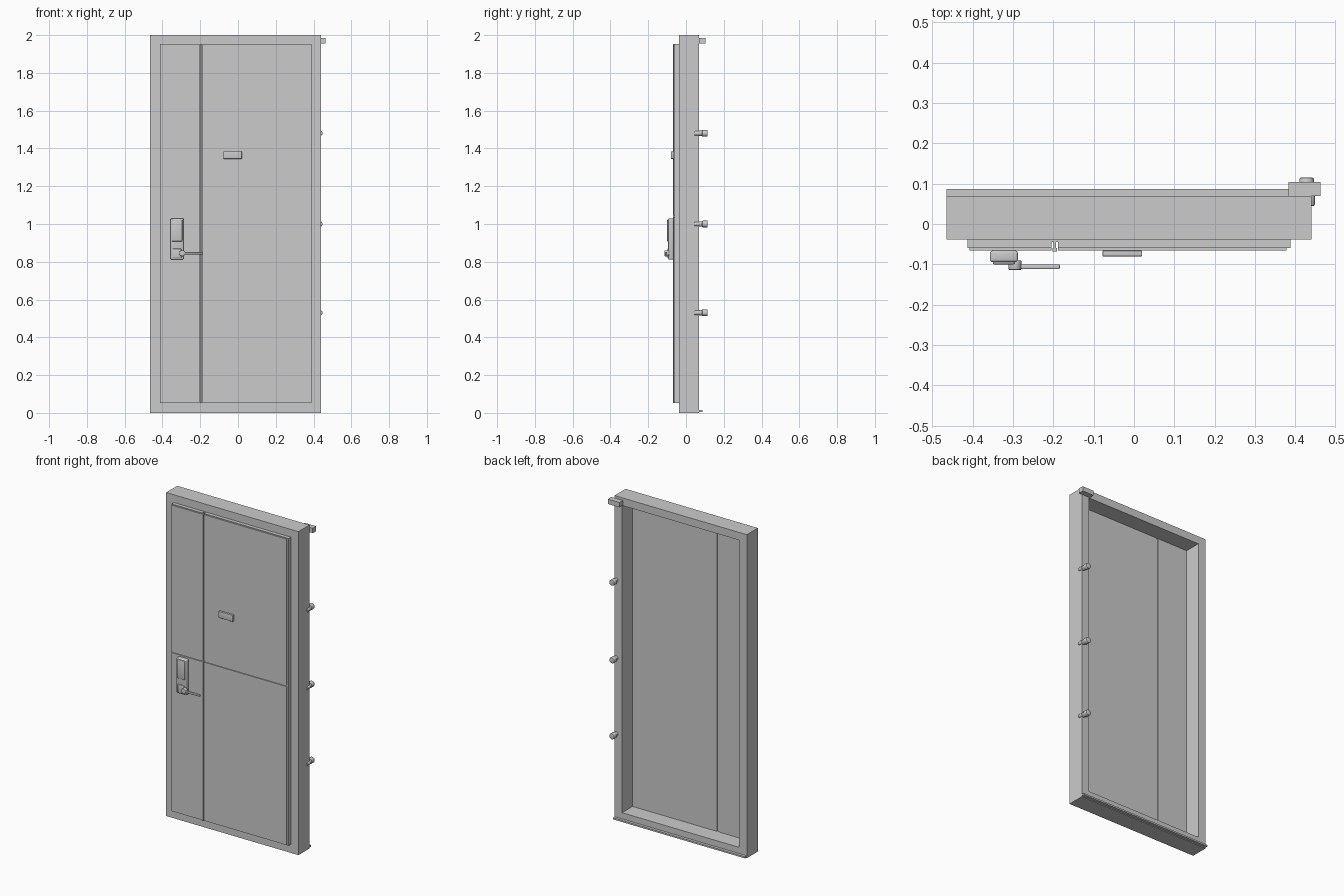
import bpy, math
from mathutils import Matrix

cube = bpy.data.objects.get("Cube")
if cube:
    bpy.data.objects.remove(cube, do_unlink=True)

# One plain grey for the whole door
grey = bpy.data.materials.new("light_grey")
grey.use_nodes = True
COLOR = (0.6, 0.6, 0.6, 1)
grey.diffuse_color = COLOR
grey.node_tree.nodes["Principled BSDF"].inputs["Base Color"].default_value = COLOR


def finish(name, bevel=0, segments=3):
    ob = bpy.context.object
    ob.name = name
    ob.data.materials.append(grey)
    if bevel:
        mod = ob.modifiers.new("rounded_edges", "BEVEL")
        mod.width = bevel
        mod.segments = segments
        bpy.ops.object.modifier_apply(modifier=mod.name)
        bpy.ops.object.shade_smooth_by_angle()
    return ob


def box(name, x, y, z, bevel=0):
    """Box from (low, high) ranges along each axis."""
    bpy.ops.mesh.primitive_cube_add(size=1)
    ob = bpy.context.object
    size = [b - a for a, b in (x, y, z)]
    mid = [(a + b) / 2 for a, b in (x, y, z)]
    ob.data.transform(Matrix.Translation(mid) @ Matrix.Diagonal((*size, 1)))
    return finish(name, bevel)


def rod_y(name, x, y, z, radius, bevel=0):
    """Round rod lying along the y axis."""
    bpy.ops.mesh.primitive_cylinder_add(vertices=24, radius=radius, depth=y[1] - y[0])
    ob = bpy.context.object
    turn = Matrix.Rotation(math.pi / 2, 4, "X")
    ob.data.transform(Matrix.Translation((x, sum(y) / 2, z)) @ turn)
    finish(name, bevel, 2)
    bpy.ops.object.shade_smooth_by_angle()


# Deep frame: extruded outline with an opening
L, R, IL, IR = -0.465, 0.44, -0.412, 0.388
BOT, TOP = 0.053, 1.952
FRONT, BACK = -0.038, 0.07
outer = [(L, 0), (R, 0), (R, 2), (L, 2)]
inner = [(IL, BOT), (IR, BOT), (IR, TOP), (IL, TOP)]
verts = [(x, y, z) for y in (FRONT, BACK) for ring in (outer, inner) for x, z in ring]
faces = []
for i in range(4):
    j = (i + 1) % 4
    faces += [(i, j, j + 4, i + 4), (j + 8, i + 8, i + 12, j + 12),
              (j, i, i + 8, j + 8), (i + 4, j + 4, j + 12, i + 12)]
mesh = bpy.data.meshes.new("frame")
mesh.from_pydata(verts, [], faces)
frame = bpy.data.objects.new("frame", mesh)
bpy.context.collection.objects.link(frame)
mesh.materials.append(grey)

# Threshold lip along the bottom of the back
box("threshold_lip", (L, R), (BACK, 0.087), (0.005, 0.015))

# Two leaves, each with an upper and a lower front skin
SEAM_X, SEAM_Z, GAP = -0.196, 1.04, 0.008
leaves = {"narrow": (IL, SEAM_X - GAP), "wide": (SEAM_X + GAP, IR)}
skins = {"narrow": (IL + 0.004, SEAM_X - GAP), "wide": (SEAM_X + GAP, IR - 0.01)}
for side, span in leaves.items():
    box(side + "_leaf", span, (-0.06, -0.032), (BOT, TOP))
    box(side + "_upper_skin", skins[side], (-0.066, -0.06), (SEAM_Z + 0.004, TOP - 0.004))
    box(side + "_lower_skin", skins[side], (-0.066, -0.06), (BOT + 0.004, SEAM_Z - 0.004))

# I-shaped strip between the leaves
for part, half, y in (("front_flange", 0.0055, (-0.068, -0.06)),
                      ("web", 0.003, (-0.06, -0.045)),
                      ("back_flange", 0.008, (-0.045, -0.037))):
    box("strip_" + part, (SEAM_X - half, SEAM_X + half), y, (BOT, TOP))

# Small plate on the front
box("name_plate", (-0.078, 0.02), (-0.08, -0.066), (1.345, 1.385), 0.002)

# Lock body with keypad and lower cover
box("lock_base", (-0.357, -0.288), (-0.094, -0.066), (0.812, 1.03), 0.006)
box("lock_keypad", (-0.35, -0.295), (-0.1, -0.09), (0.908, 1.024), 0.004)
box("lock_cover", (-0.345, -0.3), (-0.098, -0.09), (0.82, 0.87), 0.003)

# Lever handle
rod_y("lever_hub", -0.295, (-0.114, -0.09), 0.845, 0.016, 0.003)
box("lever", (-0.295, -0.184), (-0.112, -0.1), (0.839, 0.851), 0.003)

# Three hinges on the back edge
for name, z in (("lower", 0.53), ("middle", 1.0), ("upper", 1.48)):
    rod_y(name + "_hinge_knob", 0.428, (0.085, 0.115), z, 0.018, 0.004)
    rod_y(name + "_hinge_neck", 0.43, (0.065, 0.09), z, 0.014)
    rod_y(name + "_hinge_pin", 0.436, (0.045, 0.075), z, 0.012, 0.003)

# Bracket at the top corner of the back
box("top_bracket", (0.383, 0.462), (0.07, 0.104), (1.955, 1.985))
